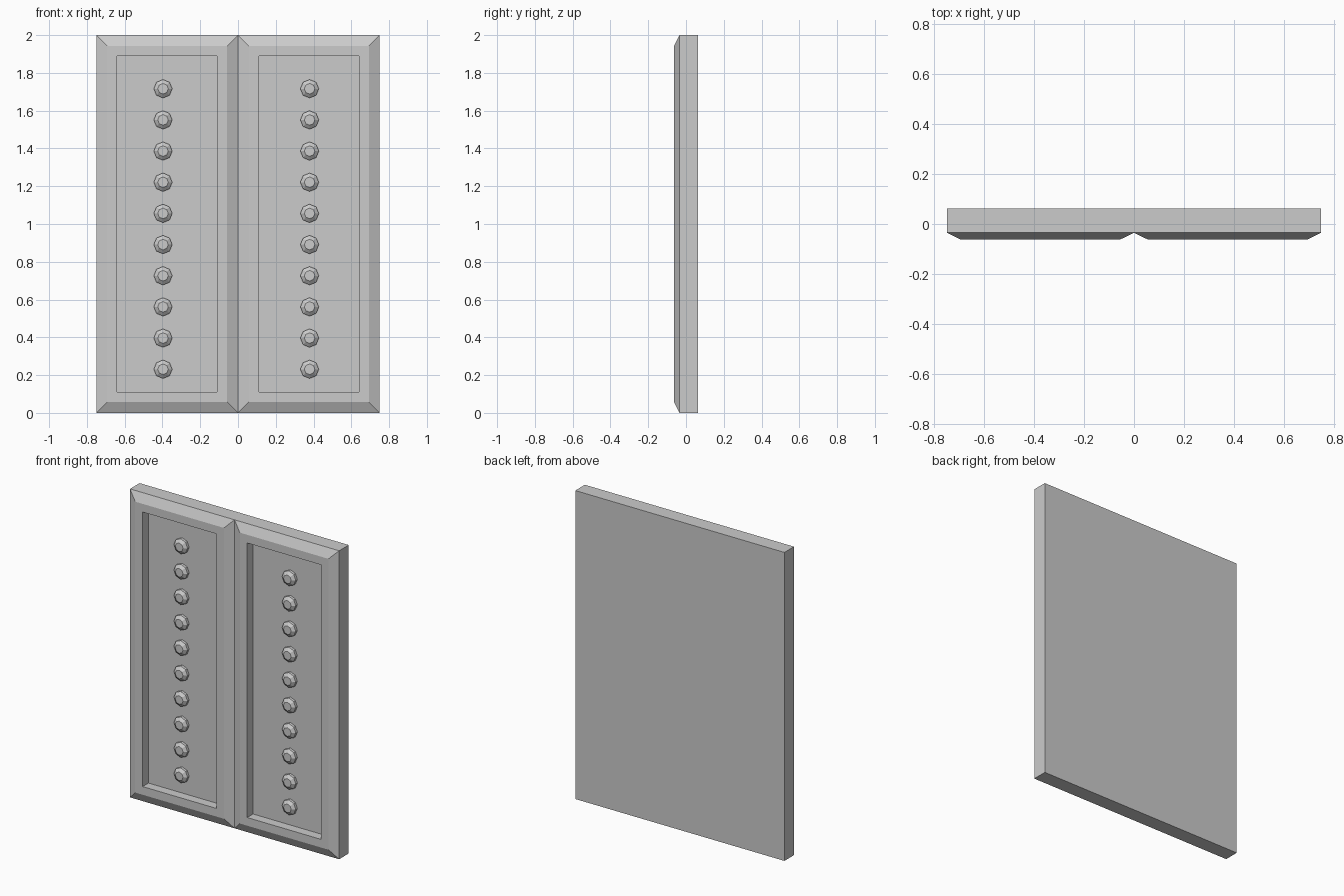
import bpy, bmesh
from math import cos, sin, pi

if "Cube" in bpy.data.objects:
    bpy.data.objects.remove(bpy.data.objects["Cube"])


def lofted(name, rings):
    """Skin a list of equal-length vertex rings and cap both ends."""
    bm = bmesh.new()
    loops = [[bm.verts.new(p) for p in ring] for ring in rings]
    n = len(loops[0])
    for a, b in zip(loops, loops[1:]):
        for i in range(n):
            j = (i + 1) % n
            bm.faces.new((a[i], a[j], b[j], b[i]))
    bm.faces.new(loops[0][::-1])
    bm.faces.new(loops[-1])
    bmesh.ops.recalc_face_normals(bm, faces=bm.faces)
    return bm, name


def finish(bm, name):
    mesh = bpy.data.meshes.new(name)
    bm.to_mesh(mesh)
    bm.free()
    obj = bpy.data.objects.new(name, mesh)
    bpy.context.collection.objects.link(obj)
    return obj


def panel_ring(inset, y):
    x0, x1, z0, z1 = inset, 0.75 - inset, inset, 2 - inset
    return [(x0, y, z0), (x1, y, z0), (x1, y, z1), (x0, y, z1)]


# Double door: one bevelled leaf with a recessed panel, mirrored at the seam
profile = [(0, 0.063), (0, -0.035), (0.057, -0.063), (0.11, -0.063), (0.11, -0.003)]
bm, name = lofted("door_leaves", [panel_ring(i, y) for i, y in profile])
seam = [f for f in bm.faces if all(abs(v.co.x) < 1e-5 for v in f.verts)]
bmesh.ops.delete(bm, geom=seam, context='FACES_ONLY')
door = finish(bm, name)
mirror = door.modifiers.new("mirror", 'MIRROR')
mirror.use_clip = True


def stud_ring(r, y):
    return [(r * cos(k * pi / 4), y, r * sin(k * pi / 4)) for k in range(8)]


# Eight-sided chamfered studs, ten in each recess
bm, name = lofted("stud", [stud_ring(0.049, 0.002), stud_ring(0.049, -0.02),
                           stud_ring(0.028, -0.036)])
stud = finish(bm, name)
for side, x in (("left", -0.397), ("right", 0.379)):
    for k in range(10):
        if side == "left" and k == 0:
            obj = stud
        else:
            obj = bpy.data.objects.new("stud", stud.data)
            bpy.context.collection.objects.link(obj)
        obj.name = f"stud_{side}_{k + 1}"
        obj.location = (x, 0, 0.231 + 0.165 * k)
